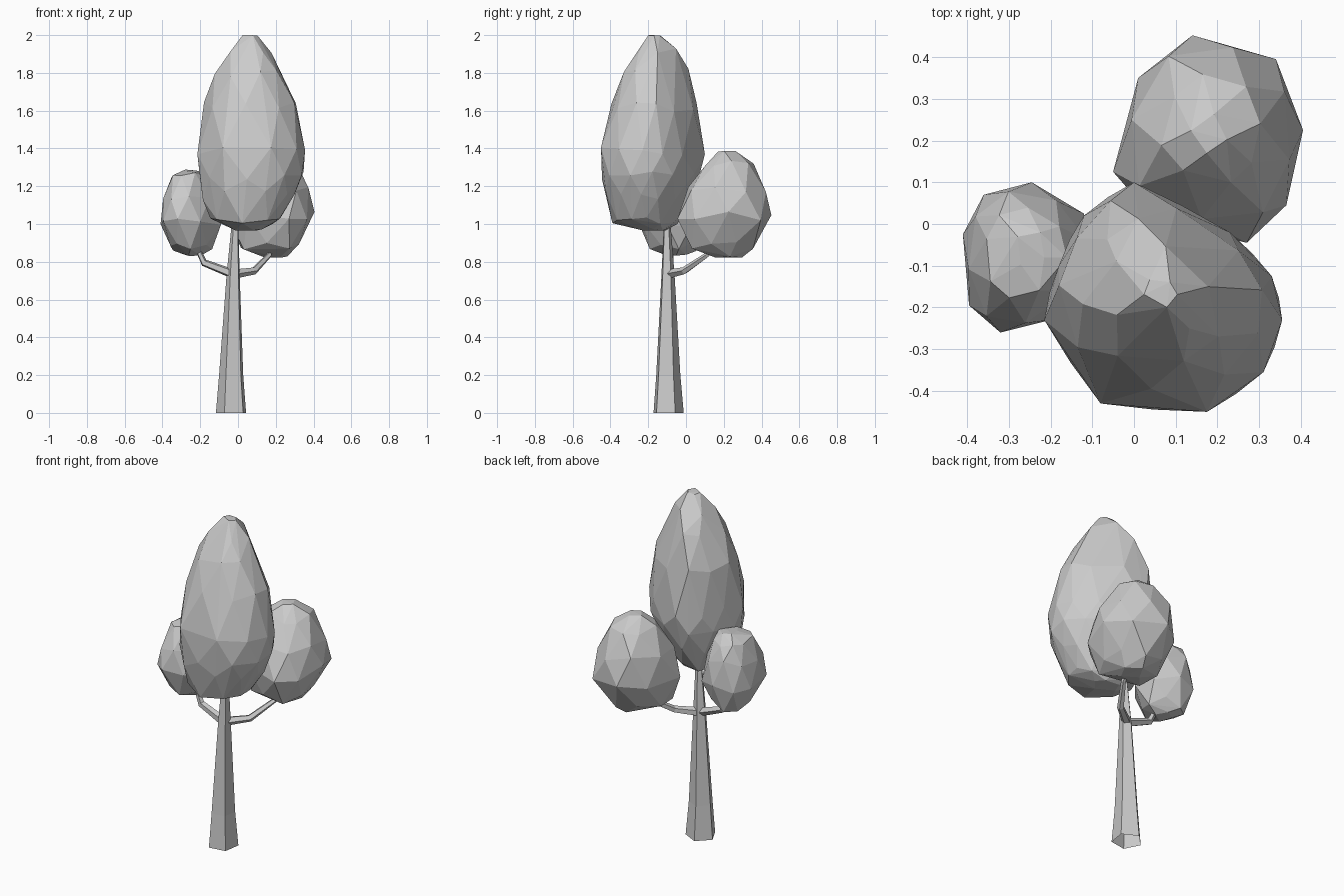
import bpy
import bmesh
import math
import random
from mathutils import Vector

random.seed(11)
if "Cube" in bpy.data.objects:
    bpy.data.objects.remove(bpy.data.objects["Cube"])

GREY = (0.6, 0.6, 0.6, 1)
grey = bpy.data.materials.new("plain grey")
grey.use_nodes = True
grey.diffuse_color = GREY
grey.node_tree.nodes["Principled BSDF"].inputs["Base Color"].default_value = GREY


def finish(name, bm):
    bmesh.ops.recalc_face_normals(bm, faces=bm.faces)
    mesh = bpy.data.meshes.new(name)
    bm.to_mesh(mesh)
    bm.free()
    mesh.materials.append(grey)
    obj = bpy.data.objects.new(name, mesh)
    bpy.context.collection.objects.link(obj)


def limb(name, path, sides, turn=0.0, flat=False):
    """Tapered open tube through (x, y, z, radius) points."""
    bm = bmesh.new()
    points = [Vector(p[:3]) for p in path]
    rings = []
    for i, p in enumerate(points):
        along = points[min(i + 1, len(points) - 1)] - points[max(i - 1, 0)]
        if flat:
            u, v = Vector((1, 0, 0)), Vector((0, 1, 0))
        else:
            u = along.cross(Vector((0, 0, 1))).normalized()
            v = u.cross(along).normalized()
        angles = [turn + math.tau * k / sides for k in range(sides)]
        rings.append([bm.verts.new(p + path[i][3] * (math.cos(a) * u + math.sin(a) * v))
                      for a in angles])
    for a, b in zip(rings, rings[1:]):
        for k in range(sides):
            n = (k + 1) % sides
            bm.faces.new((a[k], a[n], b[n], b[k]))
    finish(name, bm)


def crown(name, outline, levels, rough):
    """Faceted hull: the plan outline scaled at each (z, scale, dx, dy) level."""
    bm = bmesh.new()
    plan = [Vector((x, y, 0)) for x, y in outline]
    middle = sum(plan, Vector()) / len(plan)
    count = len(plan)
    last = len(levels) - 1
    for i, (z, scale, dx, dy) in enumerate(levels):
        step = 2 if scale < 0.5 else 1
        for k in range(0, count, step):
            p = plan[k] - middle
            if i % 2:
                p = (p + plan[(k + 1) % count] - middle) * 0.53
            lift = random.uniform(-rough, rough) * min(1, 1.5 * scale)
            if i == 0:
                lift = abs(lift)
            elif i == last:
                lift = -abs(lift)
            bm.verts.new(middle + p * scale + Vector((dx, dy, z + lift)))
    hull = bmesh.ops.convex_hull(bm, input=bm.verts)
    spare = {g for g in hull["geom_interior"] + hull["geom_unused"]
             if isinstance(g, bmesh.types.BMVert)}
    bmesh.ops.delete(bm, geom=list(spare), context="VERTS")
    bmesh.ops.dissolve_limit(bm, angle_limit=math.radians(2),
                             verts=bm.verts, edges=bm.edges)
    finish(name, bm)


# Five-sided trunk and its two bent branches
limb("trunk", [(-0.033, -0.096, 0, 0.085), (-0.033, -0.097, 0.2, 0.068),
               (-0.024, -0.097, 0.73, 0.037), (-0.016, -0.1, 0.97, 0.021),
               (-0.01, -0.11, 1.05, 0.018)], 5, -math.pi / 4, True)
limb("left_branch", [(-0.025, -0.09, 0.735, 0.026), (0.085, -0.01, 0.752, 0.02),
                     (0.165, 0.11, 0.835, 0.014), (0.18, 0.16, 0.89, 0.01)], 5)
limb("right_branch", [(-0.025, -0.095, 0.735, 0.026), (-0.18, -0.085, 0.795, 0.02),
                      (-0.215, -0.08, 0.87, 0.014), (-0.23, -0.08, 0.91, 0.01)], 5)

# Tall central crown
crown("main_crown",
      [(-0.215, -0.23), (-0.08, -0.43), (0.175, -0.45), (0.31, -0.355),
       (0.355, -0.23), (0.33, -0.125), (0.23, -0.02), (0.0, 0.10),
       (-0.12, 0.02), (-0.18, -0.10)],
      [(0.965, 0.25, -0.02, 0.02), (1.02, 0.65, -0.035, -0.03),
       (1.15, 0.85, -0.015, -0.015), (1.26, 0.96, 0, 0), (1.38, 1.0, 0, 0),
       (1.62, 0.85, -0.01, 0.02), (1.8, 0.62, -0.02, 0.02),
       (1.92, 0.42, -0.02, 0.03), (2.0, 0.14, -0.015, 0.02)], 0.025)

# Round side crowns
crown("left_crown",
      [(0.14, 0.452), (0.34, 0.395), (0.405, 0.225), (0.365, 0.045),
       (0.27, -0.045), (0.05, 0.01), (-0.05, 0.125), (0.01, 0.35)],
      [(0.82, 0.28, 0.01, 0.03), (0.88, 0.72, -0.015, -0.015), (1.04, 1.0, 0, 0),
       (1.19, 0.88, 0, 0.015), (1.32, 0.52, 0, 0.03), (1.39, 0.2, -0.01, 0.02)], 0.025)
crown("right_crown",
      [(-0.41, -0.025), (-0.36, 0.07), (-0.245, 0.10), (-0.12, 0.025),
       (-0.09, -0.10), (-0.2, -0.23), (-0.32, -0.26), (-0.395, -0.195)],
      [(0.83, 0.28, 0.02, 0.03), (0.88, 0.7, 0.01, 0.01), (1.01, 1.0, 0, 0),
       (1.15, 0.9, 0, 0.0), (1.25, 0.6, 0, 0.01), (1.29, 0.25, 0.02, 0.02)], 0.025)
